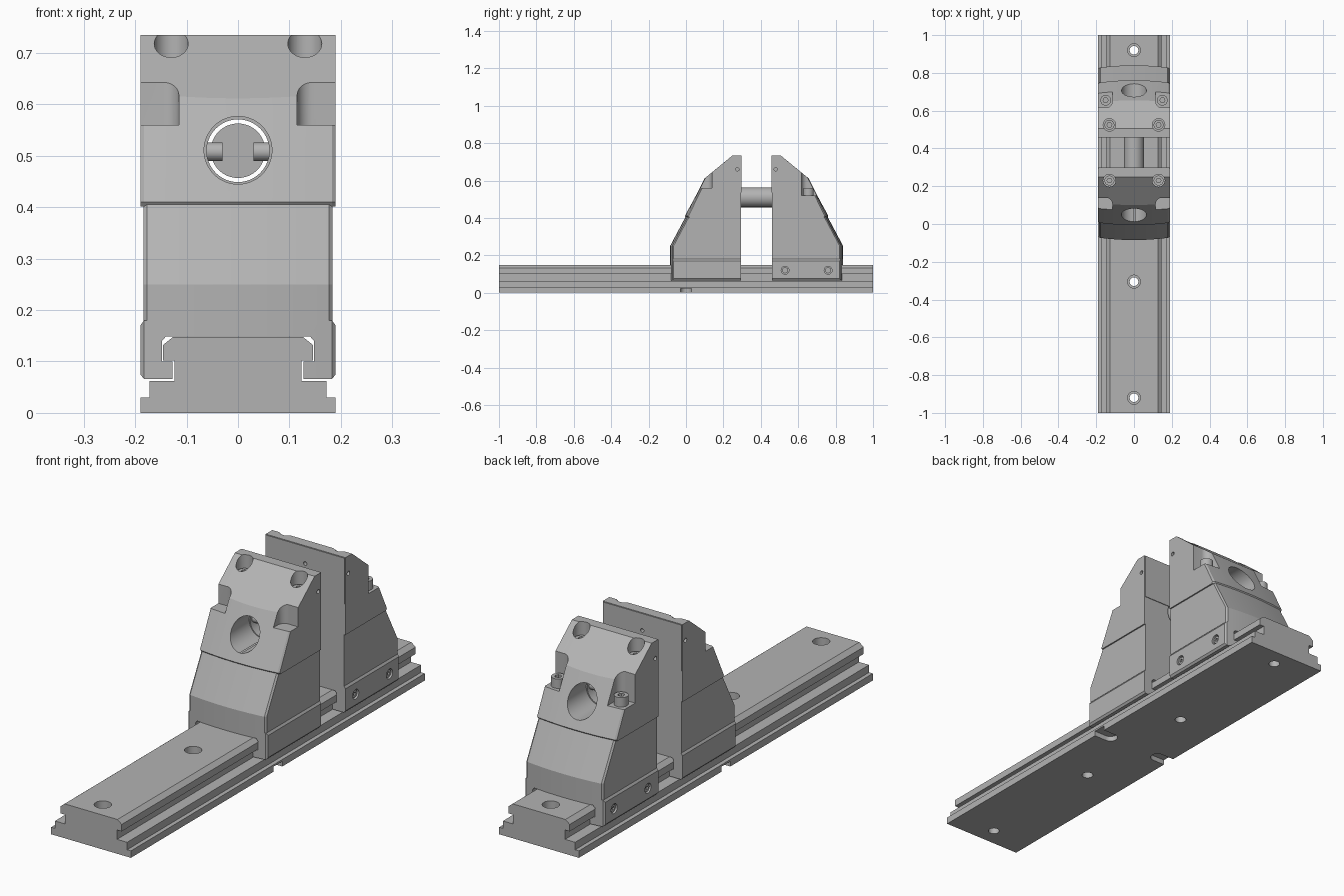
import bpy
import bmesh
from math import cos, sin, pi
from mathutils import Vector

cube = bpy.data.objects.get("Cube")
if cube:
    bpy.data.objects.remove(cube)

grey = bpy.data.materials.new("machined grey")
grey.use_nodes = True
grey.diffuse_color = (0.45, 0.45, 0.45, 1)
grey.node_tree.nodes["Principled BSDF"].inputs["Base Color"].default_value = (0.45, 0.45, 0.45, 1)


def loft(name, rings):
    """Skin a list of equal-length closed rings and cap both ends."""
    bm = bmesh.new()
    loops = [[bm.verts.new(p) for p in ring] for ring in rings]
    n = len(loops[0])
    for a, b in zip(loops, loops[1:]):
        for i in range(n):
            j = (i + 1) % n
            bm.faces.new((a[i], a[j], b[j], b[i]))
    bm.faces.new(loops[0])
    bm.faces.new(loops[-1])
    bmesh.ops.recalc_face_normals(bm, faces=bm.faces)
    mesh = bpy.data.meshes.new(name)
    bm.to_mesh(mesh)
    bm.free()
    mesh.materials.append(grey)
    obj = bpy.data.objects.new(name, mesh)
    bpy.context.collection.objects.link(obj)
    return obj


def prism(name, pts, axis, lo, hi):
    place = {"x": lambda p, t: (t, p[0], p[1]),
             "y": lambda p, t: (p[0], t, p[1]),
             "z": lambda p, t: (p[0], p[1], t)}[axis]
    return loft(name, [[place(p, t) for p in pts] for t in (lo, hi)])


def circle(u, v, r, n=40):
    return [(u + r * cos(2 * pi * i / n), v + r * sin(2 * pi * i / n)) for i in range(n)]


def rod(name, axis, u, v, r, lo, hi, n=40):
    return prism(name, circle(u, v, r, n), axis, lo, hi)


def mirrored(half):
    return half + [(-x, z) for x, z in reversed(half)]


def cut(obj, cutters):
    """Subtract each cutter in turn, then discard it."""
    bpy.context.view_layer.objects.active = obj
    for c in cutters:
        c.hide_render = True
        mod = obj.modifiers.new("cut", "BOOLEAN")
        mod.operation = "DIFFERENCE"
        mod.solver = "EXACT"
        mod.object = c
        bpy.ops.object.modifier_apply(modifier=mod.name)
        bpy.data.objects.remove(c)


def socket_screw(name, axis, u, v, r, lo, hi, head_up=True):
    """Cylinder screw head with a hexagonal socket."""
    screw = rod(name, axis, u, v, r, lo, hi)
    depth = (hi - lo) * 0.6
    a, b = (hi - depth, hi + 0.01) if head_up else (lo - 0.01, lo + depth)
    cut(screw, [rod("socket_cutter", axis, u, v, r * 0.5, a, b, 6)])
    return screw


# Guide rail with mounting holes and alignment slots
rail = prism("guide_rail", mirrored([
    (0.19, 0), (0.19, 0.03), (0.172, 0.03), (0.172, 0.062), (0.124, 0.062),
    (0.124, 0.102), (0.146, 0.102), (0.146, 0.132), (0.126, 0.148)]), "y", -1, 1)
cutters = []
for y in (-0.92, -0.305, 0.305, 0.92):
    cutters.append(rod("hole_cutter", "z", 0, y, 0.023, -0.1, 0.3))
    cutters.append(rod("counterbore_cutter", "z", 0, y, 0.034, 0.09, 0.3))
for s in (-1, 1):
    cutters.append(prism("slot_cutter", [(s * 0.3, -0.03)] + [
        (s * (0.13 - 0.03 * sin(pi * i / 12)), -0.03 * cos(pi * i / 12)) for i in range(13)
    ] + [(s * 0.3, 0.03)], "z", -0.1, 0.022))
cut(rail, cutters)


def flip(y, rear):
    return 0.755 - y if rear else y


def span(rear, a, b):
    return sorted((flip(a, rear), flip(b, rear)))


def jaw_block(name, rear, half_width, profile, end_lift=0, end_drop=0):
    """Block whose outer face bows gently outward across its width."""
    inner = half_width - 0.007
    top, bottom = max(z for _, z in profile), min(z for _, z in profile)
    xs = [-half_width] + [inner * (i / 8 - 1) for i in range(17)] + [half_width]
    rings = []
    for x in xs:
        end = abs(x) > inner + 0.001
        bow = 0.37 * x * x + (0.006 if end else 0)
        ring = []
        for y, z in profile:
            if y < 0.2:
                y += bow
                if 0.6 < z < 0.7:
                    z += bow * 0.8
            if end and z == bottom:
                z += end_lift
            if end and z == top:
                z -= end_drop
            ring.append((x, flip(y, rear), z))
        rings.append(ring)
    return loft(name, rings)


def t_slot():
    return prism("t_slot_cutter", mirrored([
        (0.127, -0.05), (0.127, 0.1), (0.148, 0.1), (0.148, 0.14), (0.14, 0.149)]), "y", -0.5, 1.5)


def build_jaw(prefix, rear):
    inner_y = 0.295
    # Lower skirt gripping the rail
    skirt = jaw_block(prefix + "_jaw_skirt", rear, 0.19, [
        (-0.085, 0.066), (-0.085, 0.18), (inner_y, 0.18), (inner_y, 0.066)], 0.009, 0.01)
    cutters = [t_slot()]
    if rear:
        for s in (-1, 1):
            for y in (0.53, 0.76):
                a, b = sorted((s * 0.175, s * 0.25))
                cutters.append(rod("side_hole_cutter", "x", y, 0.12, 0.021, a, b, 24))
                a, b = sorted((s * 0.174, s * 0.185))
                socket_screw("side_screw", "x", y, 0.12, 0.016, a, b, s > 0)
    cut(skirt, cutters)

    # Sloping middle body
    jaw_block(prefix + "_jaw_body", rear, 0.184, [
        (-0.085, 0.18), (-0.085, 0.25), (0.0, 0.41), (inner_y, 0.41), (inner_y, 0.18)])

    # Upper head with spindle bore, screw bores and corner pockets
    head = jaw_block(prefix + "_jaw_head", rear, 0.19, [
        (0.0, 0.402), (-0.006, 0.41), (0.1, 0.612), (0.25, 0.735),
        (inner_y, 0.735), (inner_y, 0.402)])
    cutters = [rod("bore_cutter", "y", 0, 0.51, 0.061, *span(rear, -0.3, 0.4), 64),
               rod("wide_bore_cutter", "y", 0, 0.511, 0.066, *span(rear, -0.3, 0.17), 64),
               rod("stop_hole_cutter", "y", 0, 0.66, 0.008, *span(rear, 0.27, 0.4), 16)]
    floor = 0.52 if rear else 0.56
    for s in (-1, 1):
        y = flip(0.23, rear)
        cutters.append(rod("screw_bore_cutter", "z", s * 0.13, y, 0.033, 0.65, 0.9))
        socket_screw(prefix + "_jaw_screw", "z", s * 0.13, y, 0.026, 0.64, 0.68)
        corner = [(0.145 - 0.03 * sin(pi * i / 16), 0.108 + 0.03 * cos(pi * i / 16))
                  for i in range(9)]
        plan = [(0.3, -0.2), (0.3, 0.138)] + corner + [(0.115, -0.2)]
        cutters.append(prism("pocket_cutter", [(s * x, flip(v, rear)) for x, v in plan],
                             "z", floor, 0.9))
        a, b = sorted((s * 0.175, s * 0.25))
        cutters.append(rod("side_pin_cutter", "x", flip(0.275, rear), 0.66, 0.009, a, b, 16))
        if rear:
            socket_screw("pocket_screw", "z", s * 0.15, 0.655, 0.028, floor - 0.01, 0.56)
        # Cross pins retaining the spindle
        a, b = sorted((s * 0.03, s * 0.068))
        rod(prefix + "_spindle_pin", "x", flip(0.2, rear), 0.508, 0.018, a, b, 24)
    cut(head, cutters)

    # Thin gripping plate on the clamping face
    prism(prefix + "_grip_plate", [(-0.188, 0.535), (0.188, 0.535), (0.188, 0.733), (-0.188, 0.733)],
          "y", *span(rear, inner_y - 0.002, inner_y + 0.003))
    plate = bpy.data.objects[prefix + "_grip_plate"]
    cut(plate, [rod("bore_cutter", "y", 0, 0.51, 0.061, -1, 1, 64),
                rod("stop_hole_cutter", "y", 0, 0.66, 0.008, -1, 1, 16)])


build_jaw("front", False)
build_jaw("rear", True)

# Spindle joining the two jaws
rod("spindle", "y", 0, 0.51, 0.053, 0.235, 0.52, 64)

# Smooth the curved surfaces, keep machined edges crisp
bpy.ops.object.select_all(action="DESELECT")
for obj in bpy.context.collection.objects:
    if obj.type == "MESH" and grey.name in obj.data.materials:
        obj.select_set(True)
        bpy.context.view_layer.objects.active = obj
bpy.ops.object.shade_smooth_by_angle(angle=0.35)
